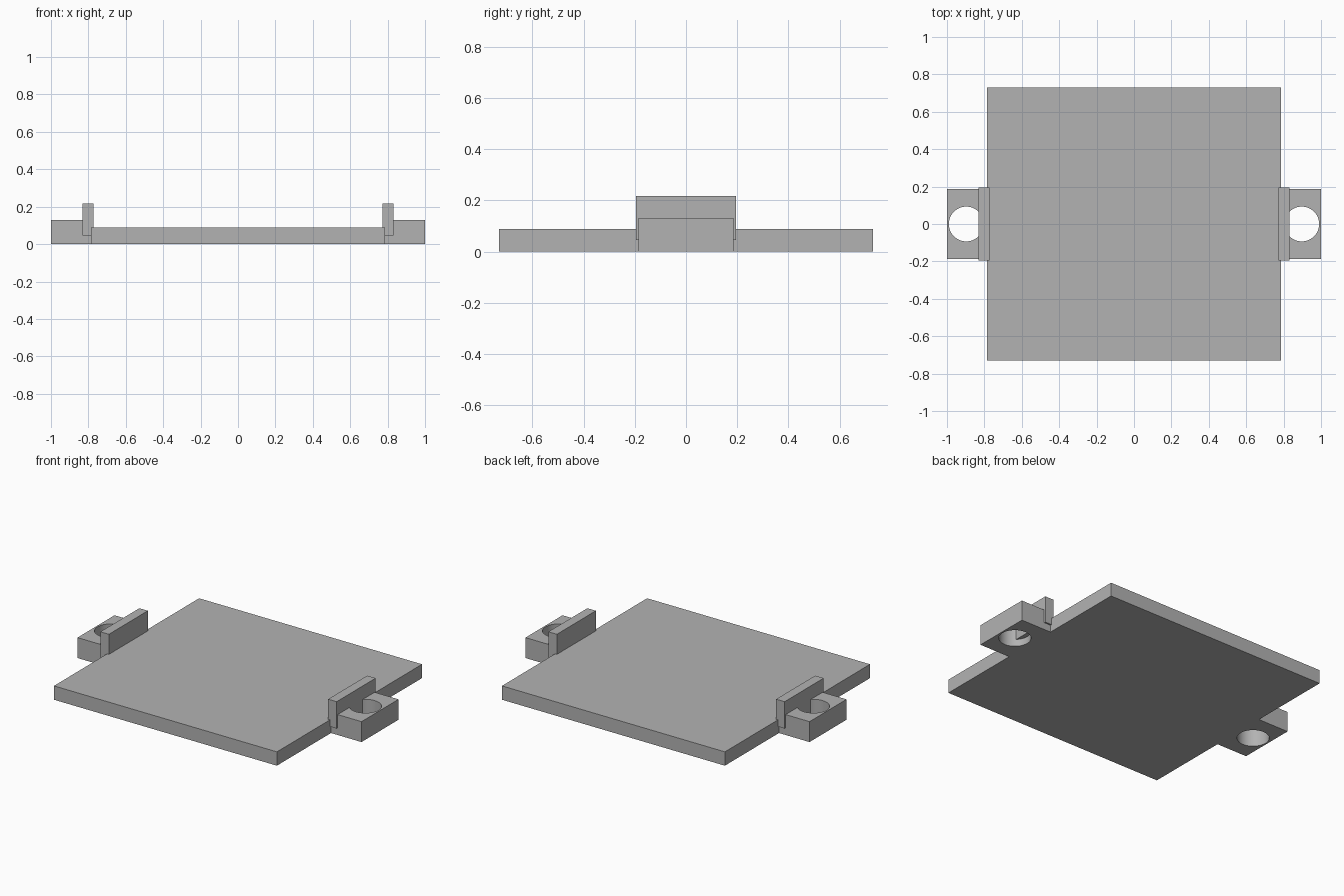
import bpy
from math import radians

old = bpy.data.objects.get("Cube")
if old:
    bpy.data.objects.remove(old, do_unlink=True)

grey = bpy.data.materials.new("plain_grey")
grey.use_nodes = True
colour = (0.45, 0.45, 0.45, 1)
grey.diffuse_color = colour
grey.node_tree.nodes["Principled BSDF"].inputs["Base Color"].default_value = colour


def box(name, low, high):
    """Axis-aligned box between two corners."""
    centre = [(a + b) / 2 for a, b in zip(low, high)]
    bpy.ops.mesh.primitive_cube_add(size=1, location=centre)
    ob = bpy.context.object
    ob.name = name
    ob.scale = [b - a for a, b in zip(low, high)]
    bpy.ops.object.transform_apply(location=True, rotation=False, scale=True)
    ob.data.materials.append(grey)
    return ob


def span(side, inner, outer):
    """Ordered x range on one side of the model."""
    return sorted((side * inner, side * outer))


# Flat base plate
box("base_plate", (-0.785, -0.73, 0), (0.785, 0.73, 0.088))

for label, side in (("left", 1), ("right", -1)):
    # Mounting tab with a round screw hole
    x0, x1 = span(side, 0.785, 1.0)
    tab = box(label + "_mounting_tab", (x0, -0.186, 0), (x1, 0.186, 0.13))

    bpy.ops.mesh.primitive_cylinder_add(
        vertices=64, radius=0.093, depth=0.5, location=(side * 0.897, 0, 0.06))
    cutter = bpy.context.object
    cutter.name = label + "_hole_cutter"
    cutter.data.materials.append(grey)

    hole = tab.modifiers.new("screw_hole", "BOOLEAN")
    hole.operation = "DIFFERENCE"
    hole.solver = "EXACT"
    hole.object = cutter
    bpy.ops.object.select_all(action="DESELECT")
    tab.select_set(True)
    bpy.context.view_layer.objects.active = tab
    bpy.ops.object.modifier_apply(modifier=hole.name)
    bpy.data.objects.remove(cutter, do_unlink=True)
    bpy.ops.object.shade_smooth_by_angle(angle=radians(30))

    # Upright stop wall, raised above the underside and overhanging the hole
    x0, x1 = span(side, 0.772, 0.832)
    box(label + "_stop_wall", (x0, -0.196, 0.045), (x1, 0.196, 0.216))
